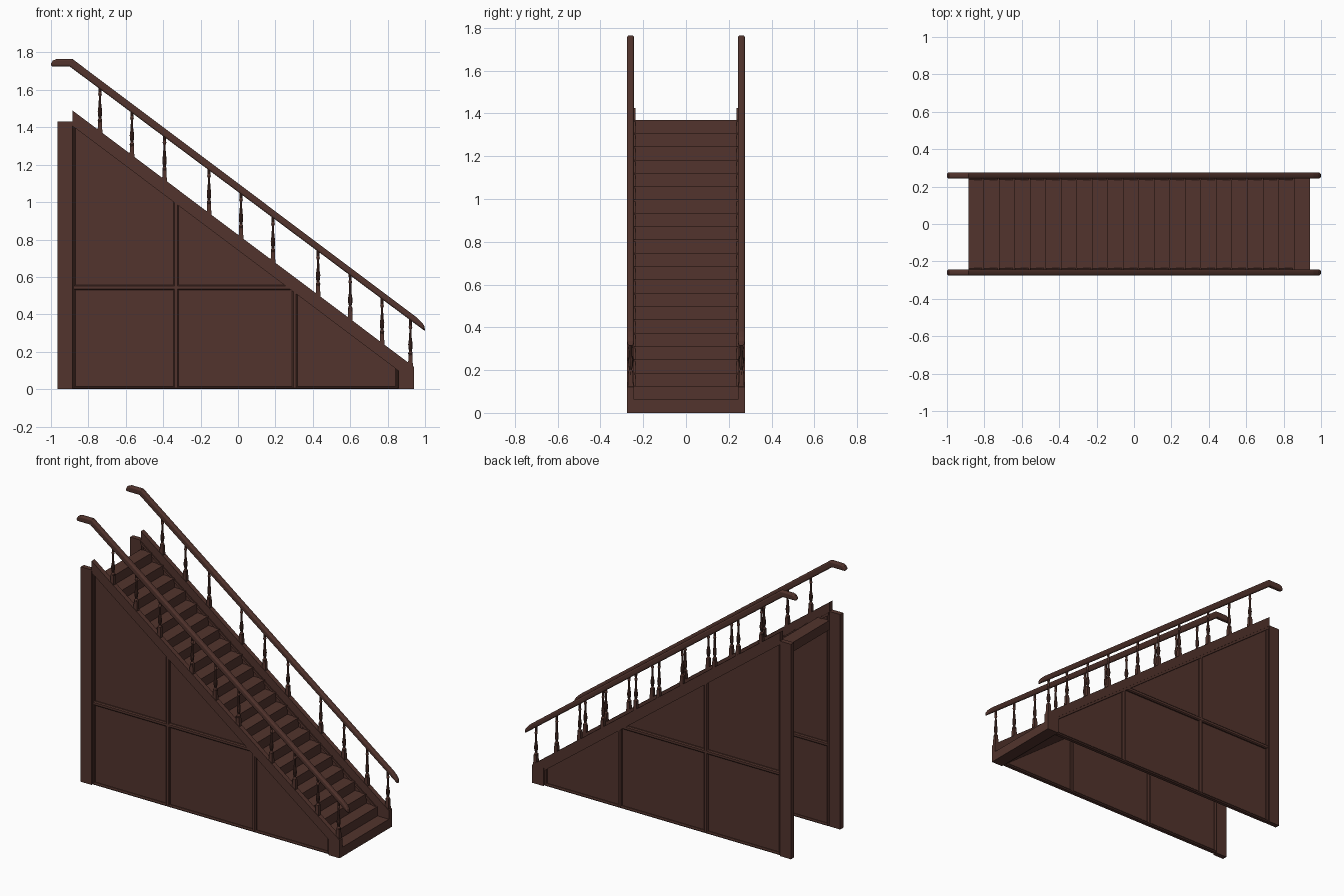
import bpy, bmesh, math
from mathutils import Matrix

cube = bpy.data.objects.get("Cube")
if cube:
    bpy.data.objects.remove(cube, do_unlink=True)

wood = bpy.data.materials.new("dark_brown_wood")
wood.use_nodes = True
COLOR = (0.085, 0.034, 0.026, 1)
wood.diffuse_color = COLOR
wood.node_tree.nodes["Principled BSDF"].inputs["Base Color"].default_value = COLOR

LEFT, RIGHT, STEPS, HEIGHT = -0.885, 0.94, 22, 1.37
RUN, RISE = (RIGHT - LEFT) / STEPS, HEIGHT / STEPS
SLOPE = RISE / RUN
INNER, OUTER = 0.243, 0.275
FOOT = RIGHT - RUN


def stringer_top(x):
    return 1.49 - SLOPE * (x - LEFT)


def panel_top(x):
    return stringer_top(x) - 0.065


def finish(name, bm, mirror=True, bevel=0.0, segments=1):
    bmesh.ops.recalc_face_normals(bm, faces=bm.faces)
    mesh = bpy.data.meshes.new(name)
    bm.to_mesh(mesh)
    bm.free()
    mesh.materials.append(wood)
    obj = bpy.data.objects.new(name, mesh)
    bpy.context.collection.objects.link(obj)
    if bevel:
        mod = obj.modifiers.new("soft_edges", "BEVEL")
        mod.width, mod.segments = bevel, segments
        mod.limit_method, mod.angle_limit = "ANGLE", math.radians(45)
    if mirror:
        mod = obj.modifiers.new("other_side", "MIRROR")
        mod.use_axis = (False, True, False)
        mod.use_mirror_merge = False
    return obj


def prism(name, points, y0, y1, **options):
    """Side outline in x and z, extruded along y."""
    bm = bmesh.new()
    face = bm.faces.new([bm.verts.new((x, y0, z)) for x, z in points])
    grown = bmesh.ops.extrude_face_region(bm, geom=[face])
    moved = [v for v in grown["geom"] if isinstance(v, bmesh.types.BMVert)]
    bmesh.ops.translate(bm, verts=moved, vec=(0, y1 - y0, 0))
    return finish(name, bm, **options)


# Steps with a sloping underside
outline = [(RIGHT, 0)]
for i in range(STEPS):
    x, z = RIGHT - RUN * i, RISE * (i + 1)
    outline += [(x, z), (x - RUN, z)]
outline += [(LEFT, HEIGHT - RISE), (FOOT, 0)]
prism("steps", outline, -INNER, INNER, mirror=False)

# Sloping side boards with a foot block
prism("stringer", [(LEFT, stringer_top(LEFT)), (RIGHT, stringer_top(RIGHT)),
                   (RIGHT, 0), (FOOT, 0), (FOOT, panel_top(FOOT)),
                   (LEFT, panel_top(LEFT))], -OUTER, -INNER)

# Upright post at the high end
prism("end_post", [(-0.965, 0), (LEFT, 0), (LEFT, 1.43), (-0.965, 1.43)],
      -OUTER, -INNER)

# Thin side panel
prism("side_panel", [(LEFT, 0), (FOOT, 0), (FOOT, panel_top(FOOT)),
                     (LEFT, panel_top(LEFT))], -0.255, -0.249)


# Panel framing on both faces
def upright(name, x0, x1):
    prism(name, [(x0, 0), (x1, 0), (x1, panel_top(x1)), (x0, panel_top(x0))],
          -0.27, -0.236, bevel=0.006)


def crossbar(name, z0, z1):
    def end(z):
        return min(FOOT, LEFT + (panel_top(LEFT) - z) / SLOPE)
    prism(name, [(LEFT, z0), (end(z0), z0), (end(z1), z1), (LEFT, z1)],
          -0.27, -0.236, bevel=0.006)


upright("frame_high_end", LEFT, LEFT + 0.015)
upright("frame_middle", -0.345, -0.318)
upright("frame_low_middle", 0.29, 0.317)
upright("frame_low_end", FOOT - 0.015, FOOT)
crossbar("frame_bottom", 0, 0.015)
crossbar("frame_crossbar", 0.53, 0.557)
prism("frame_slope", [(LEFT, panel_top(LEFT)), (FOOT, panel_top(FOOT)),
                      (FOOT, panel_top(FOOT) - 0.018),
                      (LEFT, panel_top(LEFT) - 0.018)], -0.27, -0.236)


# Handrail with a level upper end
def rail_top(x):
    return 1.765 - SLOPE * (x - LEFT)


prism("handrail", [(-1, 1.725), (-1, 1.74), (-0.99, 1.757), (-0.97, 1.765),
                   (LEFT, 1.765), (0.96, rail_top(0.96)), (0.985, 0.355),
                   (0.997, 0.337), (1, 0.31), (-0.9, 1.725)],
      -OUTER, -INNER, bevel=0.01, segments=3)

# Turned balusters: radius and share of height
PROFILE = [(0.009, 0.1), (0.012, 0.3), (0.007, 0.34), (0.011, 0.4),
           (0.012, 0.48), (0.007, 0.6), (0.006, 0.78), (0.01, 0.82),
           (0.007, 0.86), (0.009, 1)]
Y_MID = -(INNER + OUTER) / 2
SIDES = 10
bm = bmesh.new()
for x in (-0.738, -0.567, -0.393, -0.155, 0.016, 0.187, 0.428, 0.6, 0.77, 0.922):
    low, high = stringer_top(x) - 0.02, rail_top(x) - 0.03
    rings = []
    for r, t in PROFILE:
        ring = []
        for i in range(SIDES):
            a = math.tau * i / SIDES
            ring.append(bm.verts.new((x + r * math.cos(a), Y_MID + r * math.sin(a),
                                      low + (high - low) * t)))
        rings.append(ring)
    for a, b in zip(rings, rings[1:]):
        for i in range(SIDES):
            j = (i + 1) % SIDES
            bm.faces.new((a[i], a[j], b[j], b[i]))
    # Square foot of each baluster
    foot_height = 0.08
    bmesh.ops.create_cone(
        bm, cap_ends=True, segments=4, radius1=0.019, radius2=0.014, depth=foot_height,
        matrix=Matrix.Translation((x, Y_MID, low + foot_height / 2))
        @ Matrix.Rotation(math.pi / 4, 4, "Z"))
finish("balusters", bm)
